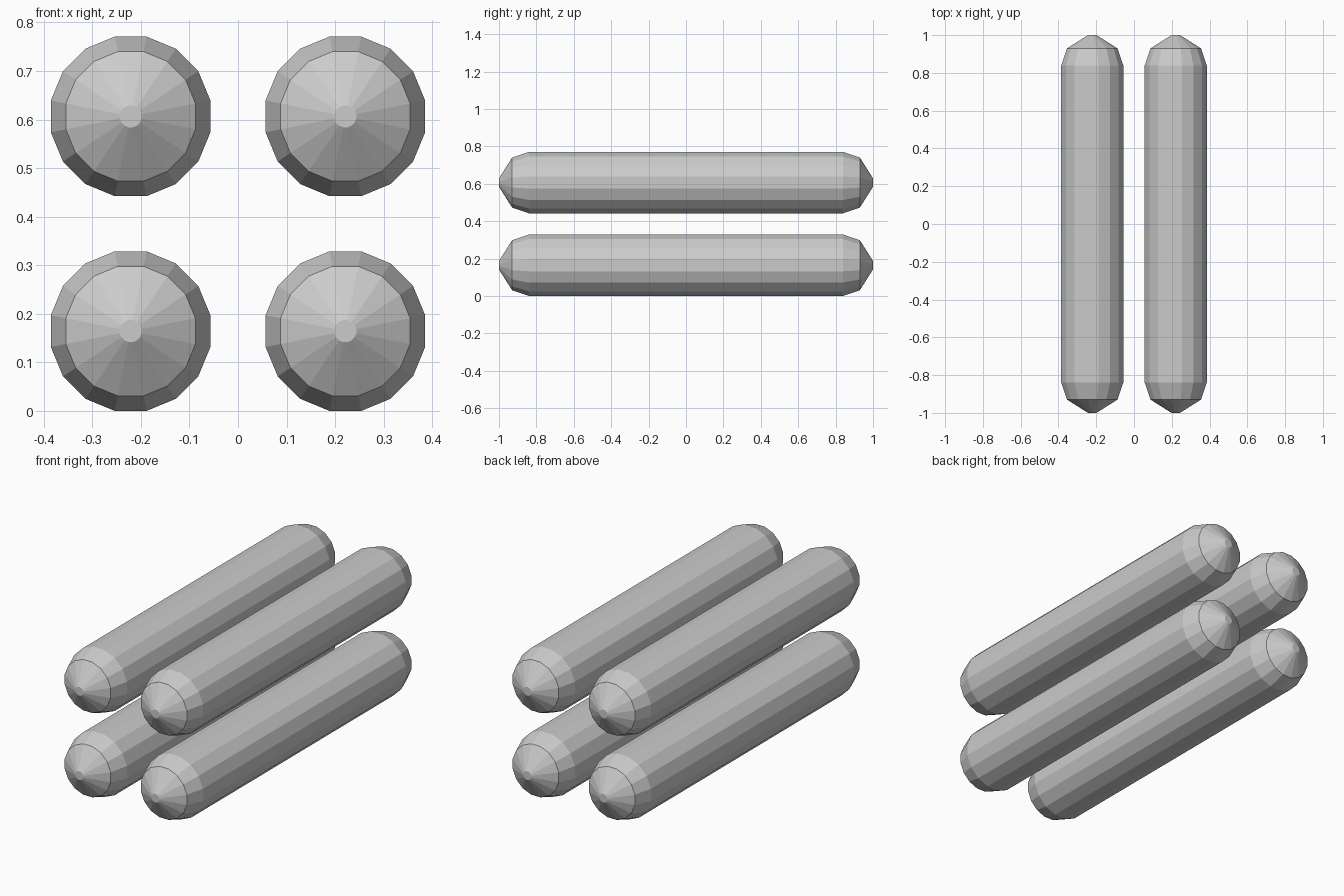
import bpy, bmesh
from math import pi, sin, cos

if "Cube" in bpy.data.objects:
    bpy.data.objects.remove(bpy.data.objects["Cube"])

SIDES = 16
# Half profile of one rod: (y, corner radius), mirrored to the other end
HALF = [(0.84, 0.1675), (0.93, 0.136), (1.0, 0.023)]
PROFILE = [(-y, r) for y, r in reversed(HALF)] + HALF


def rod(name, x, z):
    bm = bmesh.new()
    rings = []
    for y, r in PROFILE:
        angles = [2 * pi * (i + 0.5) / SIDES for i in range(SIDES)]
        rings.append([bm.verts.new((r * cos(a), y, r * sin(a))) for a in angles])
    # Body and tapered ends
    for a, b in zip(rings, rings[1:]):
        for i in range(SIDES):
            j = (i + 1) % SIDES
            bm.faces.new((a[i], a[j], b[j], b[i]))
    # Small flat tips
    bm.faces.new(rings[0])
    bm.faces.new(rings[-1])
    bmesh.ops.recalc_face_normals(bm, faces=bm.faces)
    mesh = bpy.data.meshes.new(name)
    bm.to_mesh(mesh)
    bm.free()
    ob = bpy.data.objects.new(name, mesh)
    ob.location = (x, 0, z)
    bpy.context.collection.objects.link(ob)


# Two by two stack of rods
for level, z in (("lower", 0.1645), ("upper", 0.6065)):
    for side, x in (("left", -0.221), ("right", 0.221)):
        rod(f"{level}_{side}_rod", x, z)
